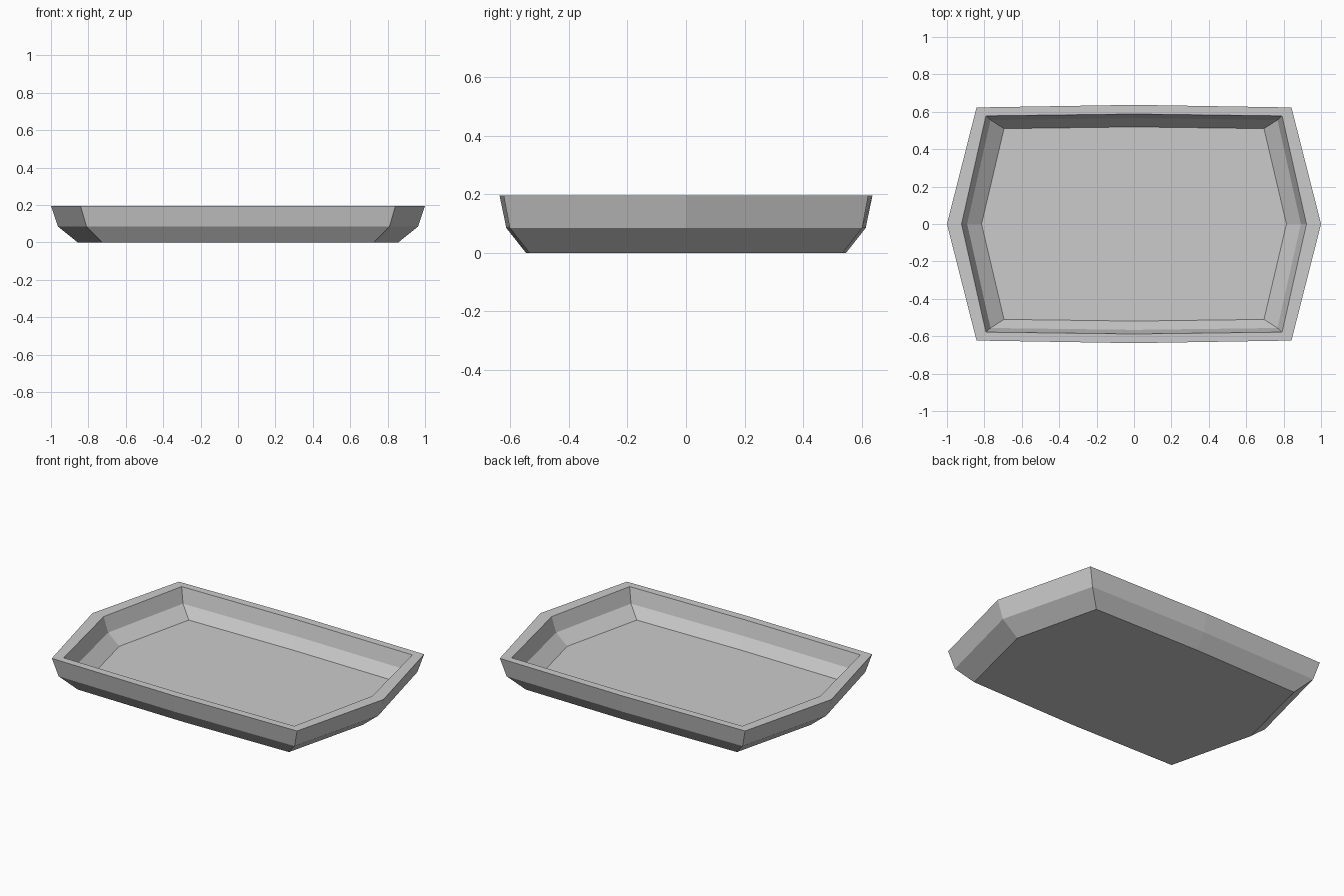
import bpy
import bmesh

cube = bpy.data.objects.get("Cube")
if cube:
    bpy.data.objects.remove(cube, do_unlink=True)

# Single flat grey
grey = bpy.data.materials.new("light_grey")
grey.use_nodes = True
colour = (0.6, 0.6, 0.6, 1)
grey.diffuse_color = colour
grey.node_tree.nodes["Principled BSDF"].inputs["Base Color"].default_value = colour


def ring(bm, tip, cx, cy, mid, z):
    """Eight-sided outline with pointed ends and slightly bowed sides."""
    outline = [(tip, 0), (cx, cy), (0, mid), (-cx, cy),
               (-tip, 0), (-cx, -cy), (0, -mid), (cx, -cy)]
    return [bm.verts.new((x, y, z)) for x, y in outline]


# Outlines from the underside, up over the rim and down to the inner floor:
# end tip x, corner x, corner y, side middle y, height
profile = [
    (0.857, 0.725, 0.535, 0.547, 0),
    (0.963, 0.81, 0.602, 0.614, 0.085),
    (1.0, 0.842, 0.623, 0.637, 0.196),
    (0.922, 0.792, 0.578, 0.588, 0.196),
    (0.892, 0.767, 0.556, 0.566, 0.105),
    (0.815, 0.695, 0.51, 0.519, 0.04),
]

# Tray shell
bm = bmesh.new()
rings = [ring(bm, *row) for row in profile]
for low, high in zip(rings, rings[1:]):
    for i in range(8):
        j = (i + 1) % 8
        bm.faces.new((low[i], low[j], high[j], high[i]))
bm.faces.new(rings[0][::-1])
bm.faces.new(rings[-1])
bmesh.ops.recalc_face_normals(bm, faces=bm.faces)

mesh = bpy.data.meshes.new("tray")
bm.to_mesh(mesh)
bm.free()
mesh.materials.append(grey)
tray = bpy.data.objects.new("tray", mesh)
bpy.context.collection.objects.link(tray)
